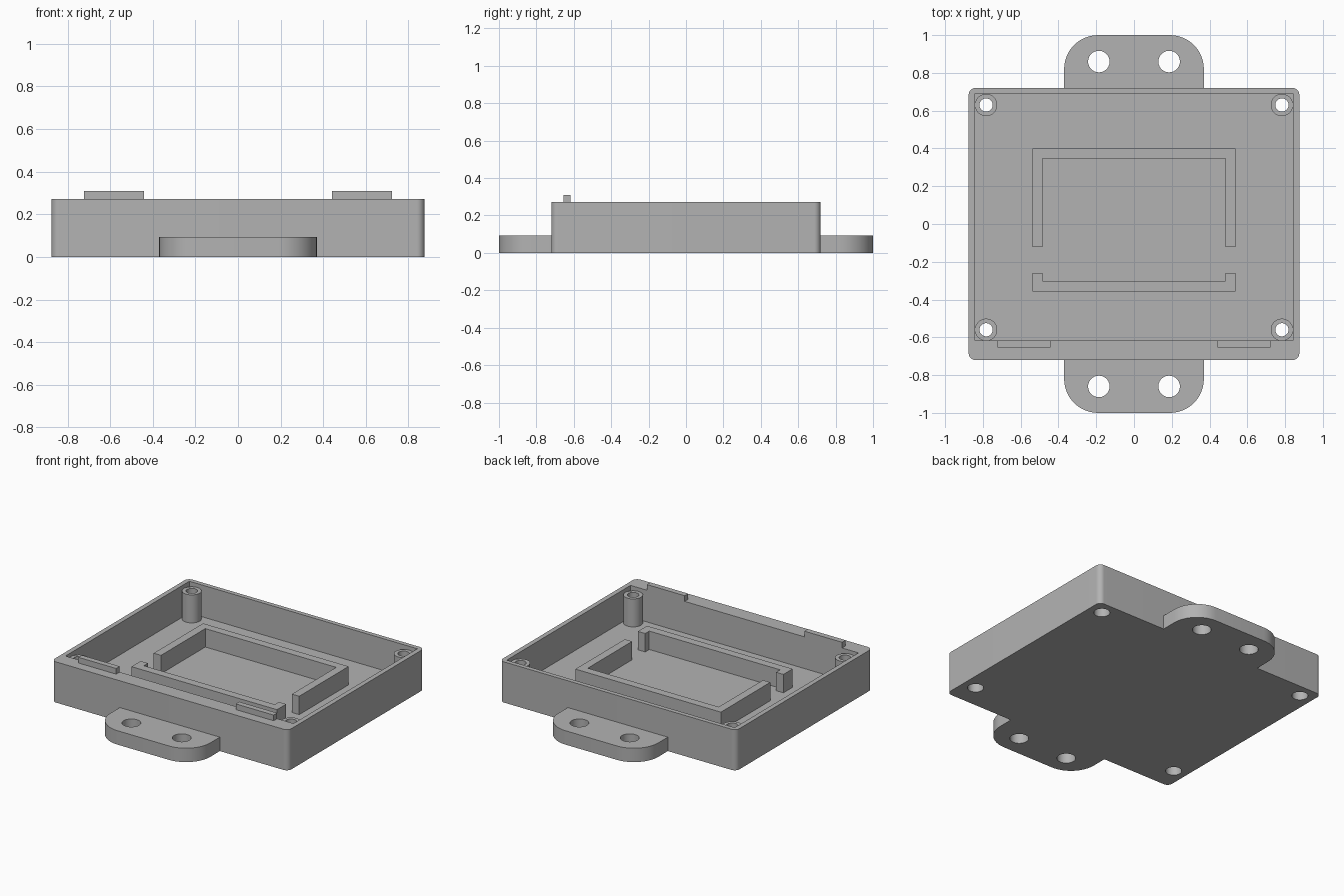
import bpy, bmesh, math

if "Cube" in bpy.data.objects:
    bpy.data.objects.remove(bpy.data.objects["Cube"], do_unlink=True)

grey = bpy.data.materials.new("mid_grey")
grey.use_nodes = True
colour = (0.45, 0.45, 0.45, 1)
grey.diffuse_color = colour
grey.node_tree.nodes["Principled BSDF"].inputs["Base Color"].default_value = colour


def prism(name, outline, z0, z1):
    """Extrude a counter-clockwise outline from z0 to z1."""
    bm = bmesh.new()
    base = bm.faces.new([bm.verts.new((x, y, z0)) for x, y in outline])
    bm.normal_update()
    top = bmesh.ops.extrude_face_region(bm, geom=[base], use_keep_orig=True)
    moved = [v for v in top["geom"] if isinstance(v, bmesh.types.BMVert)]
    bmesh.ops.translate(bm, vec=(0, 0, z1 - z0), verts=moved)
    bmesh.ops.recalc_face_normals(bm, faces=bm.faces)
    mesh = bpy.data.meshes.new(name)
    bm.to_mesh(mesh)
    bm.free()
    mesh.materials.append(grey)
    obj = bpy.data.objects.new(name, mesh)
    bpy.context.collection.objects.link(obj)
    return obj


def rounded(x0, x1, y0, y1, radii=(0, 0, 0, 0), steps=12):
    """Rectangle outline; radii run front-right, back-right, back-left, front-left."""
    corners = [(x1, y0, -1, 1), (x1, y1, -1, -1), (x0, y1, 1, -1), (x0, y0, 1, 1)]
    pts = []
    for i, ((x, y, sx, sy), r) in enumerate(zip(corners, radii)):
        if r == 0:
            pts.append((x, y))
            continue
        for k in range(steps + 1):
            a = math.pi / 2 * (i - 1 + k / steps)
            pts.append((x + sx * r + r * math.cos(a), y + sy * r + r * math.sin(a)))
    return pts


def circle(x, y, r, n=40):
    return [(x + r * math.cos(2 * math.pi * k / n), y + r * math.sin(2 * math.pi * k / n))
            for k in range(n)]


def cut(obj, cutters):
    """Subtract the cutters, keeping them for reuse."""
    for c in cutters:
        mod = obj.modifiers.new("cut", "BOOLEAN")
        mod.operation = "DIFFERENCE"
        mod.solver = "EXACT"
        mod.object = c
    graph = bpy.context.evaluated_depsgraph_get()
    mesh = bpy.data.meshes.new_from_object(obj.evaluated_get(graph))
    obj.modifiers.clear()
    obj.data = mesh


WIDTH, DEPTH, HEIGHT, FLOOR = 0.875, 0.72, 0.272, 0.06
BACK_IN, FRONT_IN, SIDE_IN = 0.69, -0.618, 0.843
parts, helpers = [], []

# Tray with a thicker front wall
tray = prism("tray", rounded(-WIDTH, WIDTH, -DEPTH, DEPTH, (0.035,) * 4), 0, HEIGHT)
cavity = prism("cavity_cutter", rounded(-SIDE_IN, SIDE_IN, FRONT_IN, BACK_IN), FLOOR, 0.5)
helpers.append(cavity)
tray_cutters = [cavity]
parts.append(tray)

# Hollow screw posts with a wider recess underneath
for side, sx in (("left", 1), ("right", -1)):
    for end, y in (("front", -0.56), ("back", 0.63)):
        x = sx * 0.783
        post = prism(f"{end}_{side}_post", circle(x, y, 0.059), FLOOR, 0.247)
        bore = prism("bore_cutter", circle(x, y, 0.035), -0.1, 0.5)
        recess = prism("recess_cutter", circle(x, y, 0.049), -0.1, 0.1)
        cut(post, [bore, recess])
        tray_cutters.append(recess)
        helpers += [bore, recess]
        parts.append(post)
cut(tray, tray_cutters)

# Mounting tabs with two holes each
for end, s in (("front", -1), ("back", 1)):
    y0, y1 = sorted((s * DEPTH, s))
    r = 0.18
    radii = (0, r, r, 0) if s > 0 else (r, 0, 0, r)
    tab = prism(f"{end}_tab", rounded(-0.37, 0.37, y0, y1, radii), 0, 0.093)
    holes = [prism("hole_cutter", circle(x, s * 0.86, 0.057), -0.1, 0.2)
             for x in (-0.186, 0.186)]
    cut(tab, holes)
    helpers += holes
    parts.append(tab)

# Retaining frame on the floor: deep back bracket and shallow front bracket
def bracket(name, y_open, y_closed, wall):
    o, i = 0.538, 0.484
    pts = [(-o, y_open), (-o, y_closed), (o, y_closed), (o, y_open),
           (i, y_open), (i, y_closed - wall), (-i, y_closed - wall), (-i, y_open)]
    parts.append(prism(name, pts, FLOOR, 0.183))

bracket("back_bracket", -0.122, 0.4, 0.054)
bracket("front_bracket", -0.26, -0.357, -0.054)

# Lid clips standing on the front wall
for side, x0, x1 in (("left", 0.442, 0.722), ("right", -0.722, -0.442)):
    parts.append(prism(f"{side}_clip", rounded(x0, x1, -0.655, FRONT_IN), HEIGHT, 0.31))

for h in helpers:
    bpy.data.objects.remove(h, do_unlink=True)

# Smooth the round walls, keep edges sharp
bpy.ops.object.select_all(action="DESELECT")
for p in parts:
    p.select_set(True)
bpy.context.view_layer.objects.active = tray
bpy.ops.object.shade_smooth_by_angle(angle=math.radians(30))
